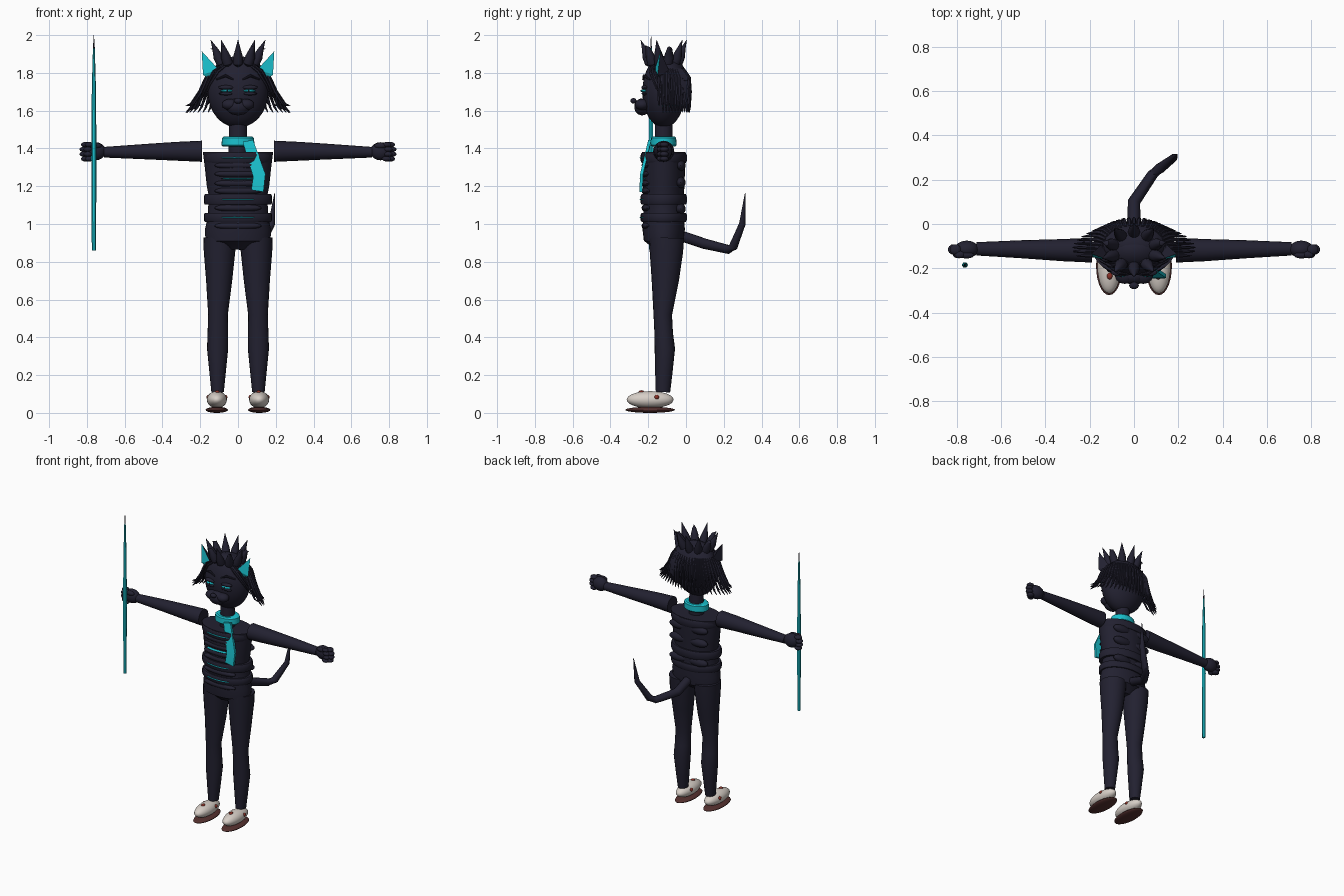
import bpy, bmesh, math
from mathutils import Vector

cube = bpy.data.objects.get("Cube")
if cube:
    bpy.data.objects.remove(cube, do_unlink=True)


def material(name, r, g, b):
    m = bpy.data.materials.new(name)
    m.use_nodes = True
    m.diffuse_color = (r, g, b, 1)
    m.node_tree.nodes["Principled BSDF"].inputs["Base Color"].default_value = (r, g, b, 1)
    return m


NAVY = material("dark navy", .016, .015, .03)
CYAN = material("cyan", .01, .52, .6)
WHITE = material("off white", .68, .62, .57)
BROWN = material("sole brown", .09, .03, .028)
RED = material("dark red", .25, .03, .02)
CY = -.118  # depth of the body axis


def finish(name, bm, mats, angle=40):
    bmesh.ops.recalc_face_normals(bm, faces=bm.faces)
    me = bpy.data.meshes.new(name)
    bm.to_mesh(me)
    bm.free()
    for m in mats:
        me.materials.append(m)
    me.shade_smooth()
    me.set_sharp_from_angle(angle=math.radians(angle))
    ob = bpy.data.objects.new(name, me)
    bpy.context.scene.collection.objects.link(ob)
    return ob


def add_loft(bm, rings, sides):
    """Skin elliptical rings (centre, radius a, radius b) along their path."""
    pts = [Vector(r[0]) for r in rings]
    loops = []
    for i, (_, a, b) in enumerate(rings):
        t = (pts[min(i + 1, len(pts) - 1)] - pts[max(i - 1, 0)]).normalized()
        ref = Vector((0, 1, 0)) if abs(t.x) > .8 else Vector((1, 0, 0))
        u = (ref - t * ref.dot(t)).normalized()
        v = t.cross(u)
        loops.append([bm.verts.new(pts[i] + u * a * math.cos(k * math.tau / sides)
                                   + v * b * math.sin(k * math.tau / sides))
                      for k in range(sides)])
    for lo, hi in zip(loops, loops[1:]):
        for k in range(sides):
            n = (k + 1) % sides
            bm.faces.new((lo[k], lo[n], hi[n], hi[k]))
    bm.faces.new(loops[0][::-1])
    return bm.faces.new(loops[-1])


def loft(name, rings, mat=NAVY, sides=16):
    bm = bmesh.new()
    add_loft(bm, rings, sides)
    return finish(name, bm, [mat])


def add_ball(bm, c, r, seg=20):
    res = bmesh.ops.create_uvsphere(bm, u_segments=seg, v_segments=seg // 2 + 2, radius=1)
    for v in res["verts"]:
        v.co = Vector([c[i] + v.co[i] * r[i] for i in range(3)])


def balls(name, items, mat=NAVY, seg=20):
    bm = bmesh.new()
    for c, r in items:
        add_ball(bm, c, r, seg)
    return finish(name, bm, [mat])


def upright(name, rows, x=0, mat=NAVY, sides=28):
    """Vertical loft from (z, half width, half depth, y) rows."""
    return loft(name, [((x if len(r) < 5 else r[4], r[3], r[0]), r[1], r[2])
                       for r in rows], mat, sides)


# Torso and the bands around it
upright("torso", [(.865, .07, .05, CY), (.9, .12, .09, CY), (.91, .172, .105, CY),
                  (.97, .175, .112, CY), (1.04, .16, .108, CY), (1.15, .155, .106, CY),
                  (1.2, .165, .11, CY), (1.31, .177, .113, CY), (1.38, .186, .115, CY)])
for i, (z, h) in enumerate(((1.35, .026), (1.13, .028), (1.035, .024))):
    upright(f"body_band_{i}", [(z - h, .175, .117, CY), (z - h * .6, .181, .122, CY),
                               (z + h * .6, .181, .122, CY), (z + h, .175, .117, CY)])

# Belly ribs with bright seams, and back muscles
balls("belly_ribs", [((0, -.205, z), (.125, .03, .022))
                     for z in (1.31, 1.265, 1.215, 1.175, 1.085, .99)])
balls("belly_seams", [((0, -.222, z), (.09, .024, .005)) for z in (1.35, 1.24, 1.13, 1.035)], CYAN)
balls("back_muscles", [((s * .075, -.03, z), (.075, .028, .03))
                       for s in (-1, 1) for z in (1.31, 1.22, 1.08)])

# Neck, collar and the bent tie
upright("neck", [(1.36, .05, .048, CY), (1.56, .046, .045, CY)])
upright("collar", [(1.41, .08, .06, CY), (1.417, .087, .068, CY),
                   (1.455, .085, .066, CY), (1.463, .075, .058, CY)], mat=CYAN)
bm = bmesh.new()
front = [(.025, -.2, 1.435), (.08, -.2, 1.445), (.145, -.243, 1.265),
         (.135, -.247, 1.17), (.07, -.247, 1.18), (.08, -.243, 1.25)]
fv = [bm.verts.new(p) for p in front]
bv = [bm.verts.new((p[0], p[1] + .016, p[2])) for p in front]
for q in ((0, 1, 2, 5), (5, 2, 3, 4)):
    bm.faces.new([fv[k] for k in q])
    bm.faces.new([bv[k] for k in q[::-1]])
for k in range(len(front)):
    n = (k + 1) % len(front)
    bm.faces.new((fv[k], bv[k], bv[n], fv[n]))
finish("tie", bm, [CYAN], 20)

# Limbs, hands and shoes
for s, side in ((1, "left"), (-1, "right")):
    loft(f"{side}_arm", [((s * .19, CY, 1.385), .056, .056), ((s * .32, CY, 1.385), .05, .05),
                         ((s * .5, -.114, 1.383), .041, .04), ((s * .71, -.112, 1.38), .03, .028)])
    hand = [((s * .755, -.114, 1.385), (.056, .04, .048))]
    for k in range(4):
        z = 1.345 + k * .025
        reach = .806 + (.008 if k in (1, 2) else 0)
        hand += [((s * reach, -.115, z), (.026, .024, .0145)),
                 ((s * (reach - .02), -.138, z), (.024, .017, .0135))]
    hand.append(((s * .755, -.14, 1.415), (.034, .016, .016)))
    balls(f"{side}_hand", hand, seg=14)

    upright(f"{side}_leg", [(.11, .033, .038, -.122, s * .108), (.2, .042, .045, -.118, s * .108),
                            (.34, .056, .054, -.112, s * .108), (.42, .054, .049, -.118, s * .107),
                            (.52, .052, .049, -.123, s * .106), (.7, .069, .072, -.11, s * .1),
                            (.85, .083, .088, -.104, s * .098), (.925, .088, .093, -.103, s * .096)], sides=20)
    balls(f"{side}_shoe", [((s * .112, -.19, .07), (.053, .124, .045))], WHITE, 28)
    balls(f"{side}_sole", [((s * .112, -.19, .016), (.059, .131, .016))], BROWN, 28)
    balls(f"{side}_shoe_studs", [((s * .11, -.235, .11), (.013, .016, .01)),
                                 ((s * .158, -.155, .083), (.01, .013, .012)),
                                 ((s * .066, -.155, .083), (.01, .013, .012))], RED, 10)

# Tail
loft("tail", [((0, -.05, .945), .03, .03), ((0, .1, .895), .029, .029),
              ((.085, .225, .865), .024, .024), ((.115, .25, .88), .024, .024),
              ((.178, .298, 1), .018, .018), ((.195, .314, 1.165), .002, .002)], sides=10)

# Staff
loft("staff", [((-.763, -.185, .86), .011, .011), ((-.763, -.185, 1.35), .014, .014),
               ((-.763, -.185, 1.72), .011, .011), ((-.763, -.185, 1.93), .005, .005)], CYAN, 6)
loft("staff_tip", [((-.763, -.185, 1.93), .005, .005), ((-.763, -.185, 2), .0008, .0008)], NAVY, 6)

# Head, muzzle and face
balls("head", [((0, CY, 1.7), (.16, .113, .19))], seg=36)
balls("hair_cap", [((0, -.095, 1.735), (.166, .108, .15))], seg=32)
balls("muzzle", [((0, -.232, 1.62), (.062, .042, .045)),
                 ((-.042, -.232, 1.632), (.044, .038, .03)), ((.042, -.232, 1.632), (.044, .038, .03))])
balls("nose", [((0, -.278, 1.652), (.022, .016, .015))], seg=16)
for s, side in ((1, "left"), (-1, "right")):
    balls(f"{side}_eye", [((s * .06, -.222, 1.705), (.033, .017, .008))], CYAN)
    balls(f"{side}_pupil", [((s * .058, -.234, 1.705), (.006, .007, .006))], seg=10)
    balls(f"{side}_eyelids", [((s * .062, -.218, 1.723), (.043, .018, .012)),
                              ((s * .062, -.219, 1.69), (.039, .016, .009))])
    loft(f"{side}_brow", [((s * .025, -.228, 1.765), .004, .004), ((s * .065, -.222, 1.785), .008, .008),
                          ((s * .115, -.192, 1.765), .004, .004)], sides=8)

    # Ear: a pyramid whose forward faces are bright
    bm = bmesh.new()
    for p in ((.192, -.135, 1.915), (.185, -.15, 1.79), (.105, -.165, 1.82),
              (.14, -.085, 1.8), (.15, -.14, 1.765)):
        bm.verts.new((s * p[0], p[1], p[2]))
    bmesh.ops.convex_hull(bm, input=bm.verts)
    bmesh.ops.recalc_face_normals(bm, faces=bm.faces)
    for f in bm.faces:
        f.material_index = int(f.normal.y < -.5)
    finish(f"{side}_ear", bm, [NAVY, CYAN], 20)

# Crown of spikes
bm = bmesh.new()
SPIKES = 10
for i in range(SPIKES):
    a = math.tau * i / SPIKES - math.pi / 2
    dx, dy = math.cos(a), math.sin(a)
    zt = 1.975 - .05 * abs(dx) * (i % 2)
    add_loft(bm, [((dx * r, CY + dy * r * .8, z), w, w) for r, z, w in
                  ((.085, 1.835, .012), (.092, 1.85, .027), (.11, 1.885, .026),
                   (.13, 1.93, .013), (.152, zt, .0008))], 10)
finish("hair_spikes", bm, [NAVY])

# Two tiers of thin strands hanging round the back and sides
STRANDS = 27
for tier, (drop, span) in enumerate(((0, 105), (.035, 95))):
    bm = bmesh.new()
    for i in range(STRANDS):
        a = math.radians(span * (2 * i / (STRANDS - 1) - 1))
        sx, sy = math.sin(a), math.cos(a)
        flare = abs(sx) ** 3 * .06
        path = ((.14, .1, 1.82, .006), (.168, .128, 1.775, .009),
                (.18 + flare * .4, .134, 1.7, .008), (.19 + flare, .13, 1.635 - drop * .5, .006),
                (.205 + flare * 1.2, .128, 1.625 - drop, .002))
        tip = add_loft(bm, [((sx * rx, -.11 + sy * ry, z), w, w) for rx, ry, z, w in path], 6)
        tip.material_index = 1
    finish(f"hair_strands_{tier}", bm, [NAVY, CYAN])

# Fringe sweeping from the crown to the temples
for s, side in ((1, "left"), (-1, "right")):
    for k in range(3):
        o = k * .022
        loft(f"{side}_fringe_{k}", [((s * (.03 + o), -.17 + o * .5, 1.865), .007, .007),
                                    ((s * (.105 + o), -.19 + o, 1.81), .008, .008),
                                    ((s * (.15 + o * .6), -.165 + o, 1.74), .007, .007),
                                    ((s * (.185 + o), -.12 + o, 1.65 - o), .002, .002)], sides=6)
